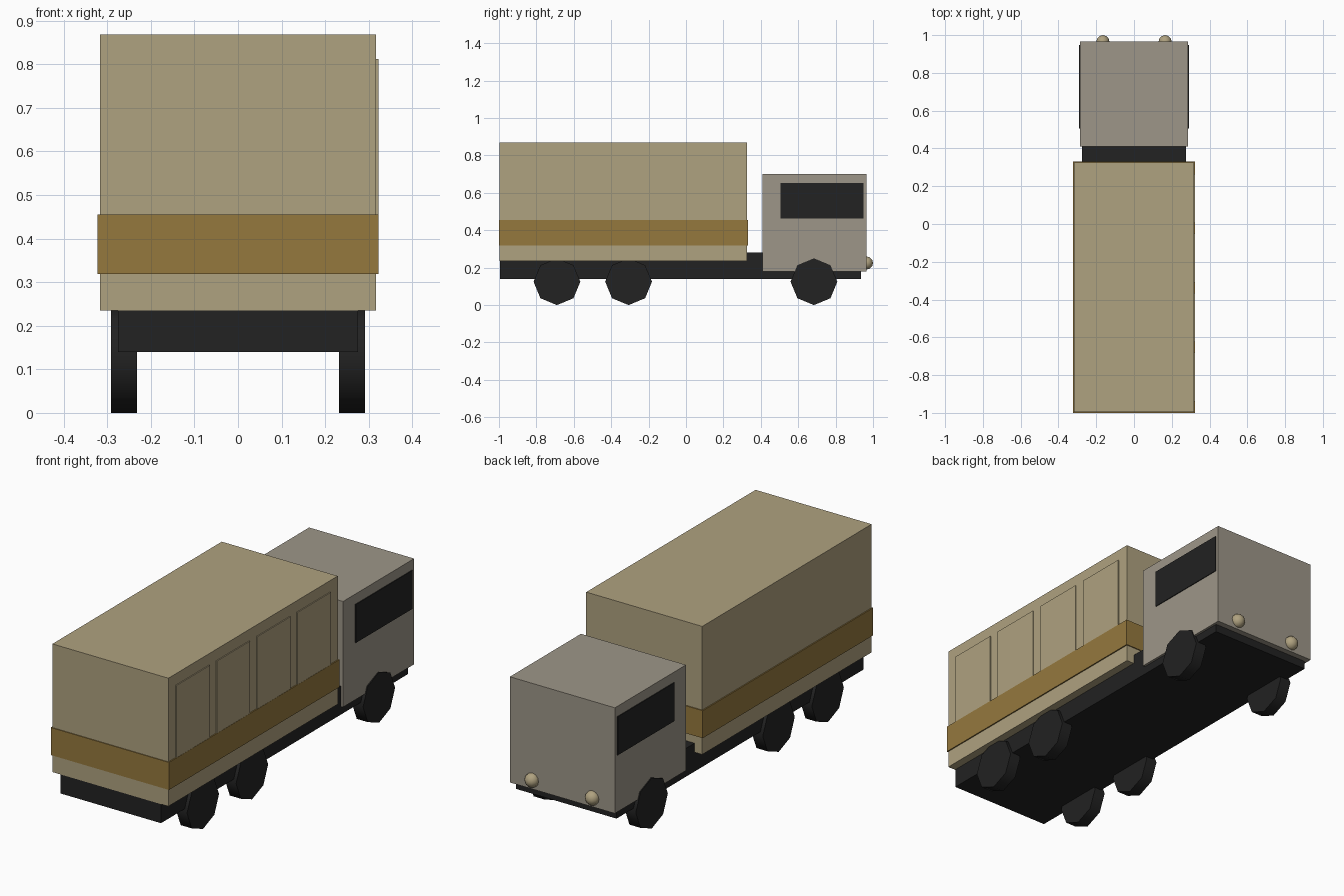
import bpy
import math

cube = bpy.data.objects.get("Cube")
if cube:
    bpy.data.objects.remove(cube, do_unlink=True)


def material(name, colour):
    mat = bpy.data.materials.new(name)
    mat.use_nodes = True
    mat.diffuse_color = (*colour, 1)
    mat.node_tree.nodes["Principled BSDF"].inputs["Base Color"].default_value = (*colour, 1)
    return mat


canvas_tan = material("canvas tan", (0.43, 0.36, 0.215))
cab_grey = material("warm grey", (0.34, 0.307, 0.248))
stripe_brown = material("ochre brown", (0.30, 0.19, 0.048))
rubber_black = material("near black", (0.016, 0.016, 0.016))


def finish(name, mat):
    obj = bpy.context.object
    obj.name = name
    obj.data.materials.append(mat)
    return obj


def box(name, mat, x, y, z):
    """Box spanning the given (low, high) ranges."""
    spans = (x, y, z)
    bpy.ops.mesh.primitive_cube_add(size=1, location=[(a + b) / 2 for a, b in spans])
    obj = finish(name, mat)
    for v in obj.data.vertices:
        v.co = [c * (b - a) for c, (a, b) in zip(v.co, spans)]
    return obj


# Chassis, cargo body and its surrounding band
box("chassis", rubber_black, (-0.275, 0.275), (-0.994, 0.935), (0.14, 0.28))
box("cargo_body", canvas_tan, (-0.317, 0.317), (-0.996, 0.326), (0.235, 0.868))
box("cargo_band", stripe_brown, (-0.323, 0.323), (-1.0, 0.331), (0.319, 0.455))

# Raised panels on one side of the cargo body
for i in range(4):
    start = -0.94 + i * 0.315
    box(f"side_panel_{i + 1}", canvas_tan, (0.31, 0.322), (start, start + 0.26), (0.395, 0.812))

# Cab
box("cab", cab_grey, (-0.287, 0.287), (0.41, 0.965), (0.18, 0.702))

# Parts repeated on both sides
for side, s in (("left", 1), ("right", -1)):
    box(f"{side}_window", rubber_black, sorted((s * 0.284, s * 0.291)), (0.505, 0.948), (0.462, 0.652))

    bpy.ops.mesh.primitive_uv_sphere_add(segments=12, ring_count=6, radius=0.035,
                                         location=(s * 0.165, 0.965, 0.225))
    finish(f"{side}_headlight", canvas_tan)
    bpy.ops.object.shade_smooth()

    for place, y in (("front", 0.684), ("middle", -0.307), ("rear", -0.69)):
        bpy.ops.mesh.primitive_cylinder_add(vertices=8, radius=0.125, depth=0.06,
                                            location=(s * 0.262, y, 0.125),
                                            rotation=(0, math.pi / 2, 0))
        finish(f"{place}_{side}_wheel", rubber_black)
        bpy.ops.object.shade_smooth_by_angle(angle=math.radians(50))
